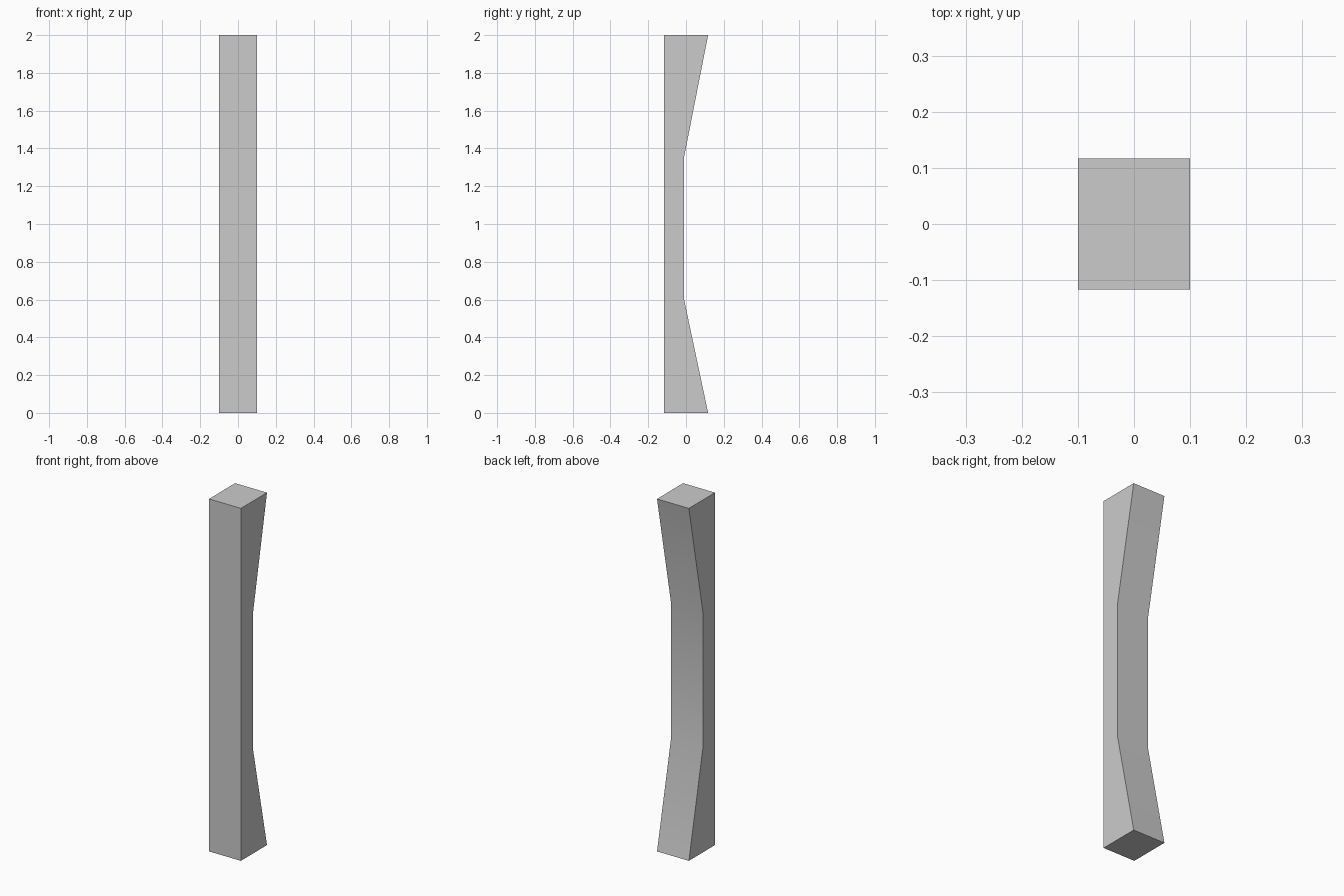
import bpy, bmesh
from math import radians

if "Cube" in bpy.data.objects:
    bpy.data.objects.remove(bpy.data.objects["Cube"])

# Side profile (y, z): straight front, waisted back
profile = [(-0.117, 0), (0.117, 0), (-0.01, 0.6), (-0.01, 1.355), (0.117, 2), (-0.117, 2)]
HALF_WIDTH = 0.1

# Post: profile extruded across x
bm = bmesh.new()
side = bm.faces.new([bm.verts.new((-HALF_WIDTH, y, z)) for y, z in profile])
ext = bmesh.ops.extrude_face_region(bm, geom=[side], use_keep_orig=True)
moved = [g for g in ext["geom"] if isinstance(g, bmesh.types.BMVert)]
bmesh.ops.translate(bm, verts=moved, vec=(2 * HALF_WIDTH, 0, 0))
bmesh.ops.recalc_face_normals(bm, faces=bm.faces)

mesh = bpy.data.meshes.new("post")
bm.to_mesh(mesh)
bm.free()
post = bpy.data.objects.new("post", mesh)
bpy.context.collection.objects.link(post)

# Soft shading over the shallow bends of the back, hard corners elsewhere
bpy.context.view_layer.objects.active = post
post.select_set(True)
bpy.ops.object.shade_smooth_by_angle(angle=radians(30))
